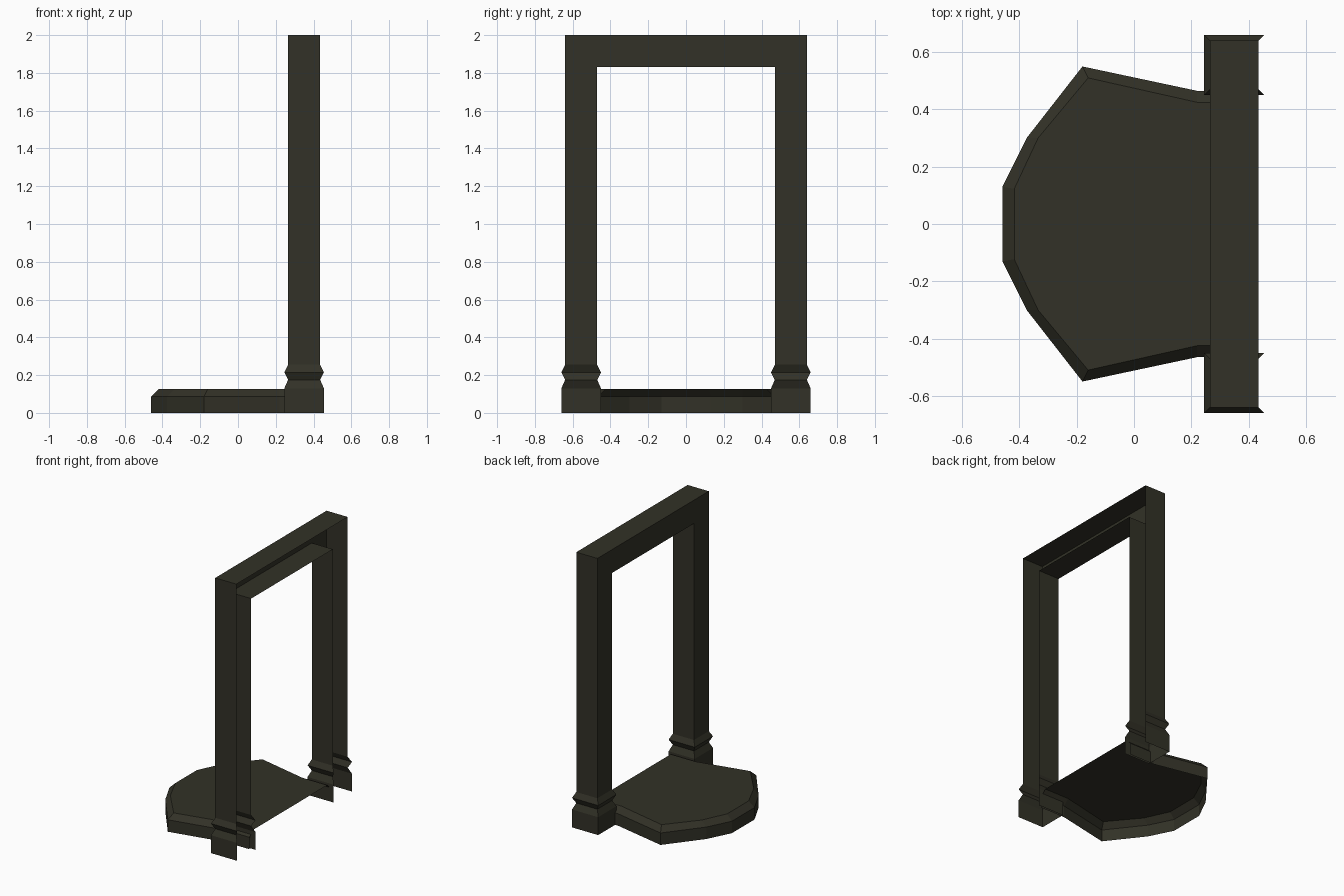
import bpy

if "Cube" in bpy.data.objects:
    bpy.data.objects.remove(bpy.data.objects["Cube"])

stone = bpy.data.materials.new("dark olive stone")
stone.diffuse_color = (0.032, 0.031, 0.020, 1)
stone.use_nodes = True
stone.node_tree.nodes["Principled BSDF"].inputs["Base Color"].default_value = stone.diffuse_color


def make(name, verts, faces):
    me = bpy.data.meshes.new(name)
    me.from_pydata(verts, [], faces)
    me.materials.append(stone)
    me.update()
    ob = bpy.data.objects.new(name, me)
    bpy.context.collection.objects.link(ob)
    return ob


CX, CY, H = 0.35, 0.555, 0.085   # post centre and half width

# Posts with moulded feet: stacked square rings, open at the back (+x) and below
levels = [(0, 0.105), (0.13, 0.105), (0.175, H), (0.215, 0.105), (0.255, H), (1.83, H)]
for side, label in ((-1, "left"), (1, "right")):
    verts, faces = [], []
    for z, h in levels:
        verts += [(CX + sx * h, side * CY + sy * h, z)
                  for sx, sy in ((1, 1), (-1, 1), (-1, -1), (1, -1))]
    for r in range(len(levels) - 1):
        for i in range(3):
            a = r * 4 + i
            faces.append((a, a + 1, a + 5, a + 4))
    make(label + "_post", verts, faces)

# Lintel: front, top and ends, with the underside only between the posts
x0, x1, yo, yi, zb, zt = CX - H, CX + H, CY + H, CY - H, 1.83, 2.0
verts = [(x, y, z) for z in (zb, zt) for x in (x0, x1) for y in (-yo, yo)]
verts += [(x, y, zb) for x in (x0, x1) for y in (-yi, yi)]
make("lintel", verts, [
    (0, 4, 5, 1, 9, 8),     # front
    (4, 6, 7, 5),           # top
    (0, 2, 6, 4),           # end
    (1, 5, 7, 3),           # end
    (8, 9, 11, 10),         # underside
])

# Step: chamfered polygonal platform, open at the back and below
outer = [(0.42, 0.465), (0.22, 0.465), (-0.18, 0.55), (-0.375, 0.30), (-0.46, 0.13)]
inner = [(0.42, 0.425), (0.22, 0.425), (-0.16, 0.51), (-0.335, 0.30), (-0.418, 0.123)]


def ring(half, z):
    return [(x, y, z) for x, y in half] + [(x, -y, z) for x, y in reversed(half)]


verts = ring(outer, 0) + ring(outer, 0.087) + ring(inner, 0.127)
n = 2 * len(outer)
faces = [(r * n + i, r * n + i + 1, (r + 1) * n + i + 1, (r + 1) * n + i)
         for r in range(2) for i in range(n - 1)]
faces.append(tuple(range(2 * n, 3 * n)))
make("step_platform", verts, faces)
